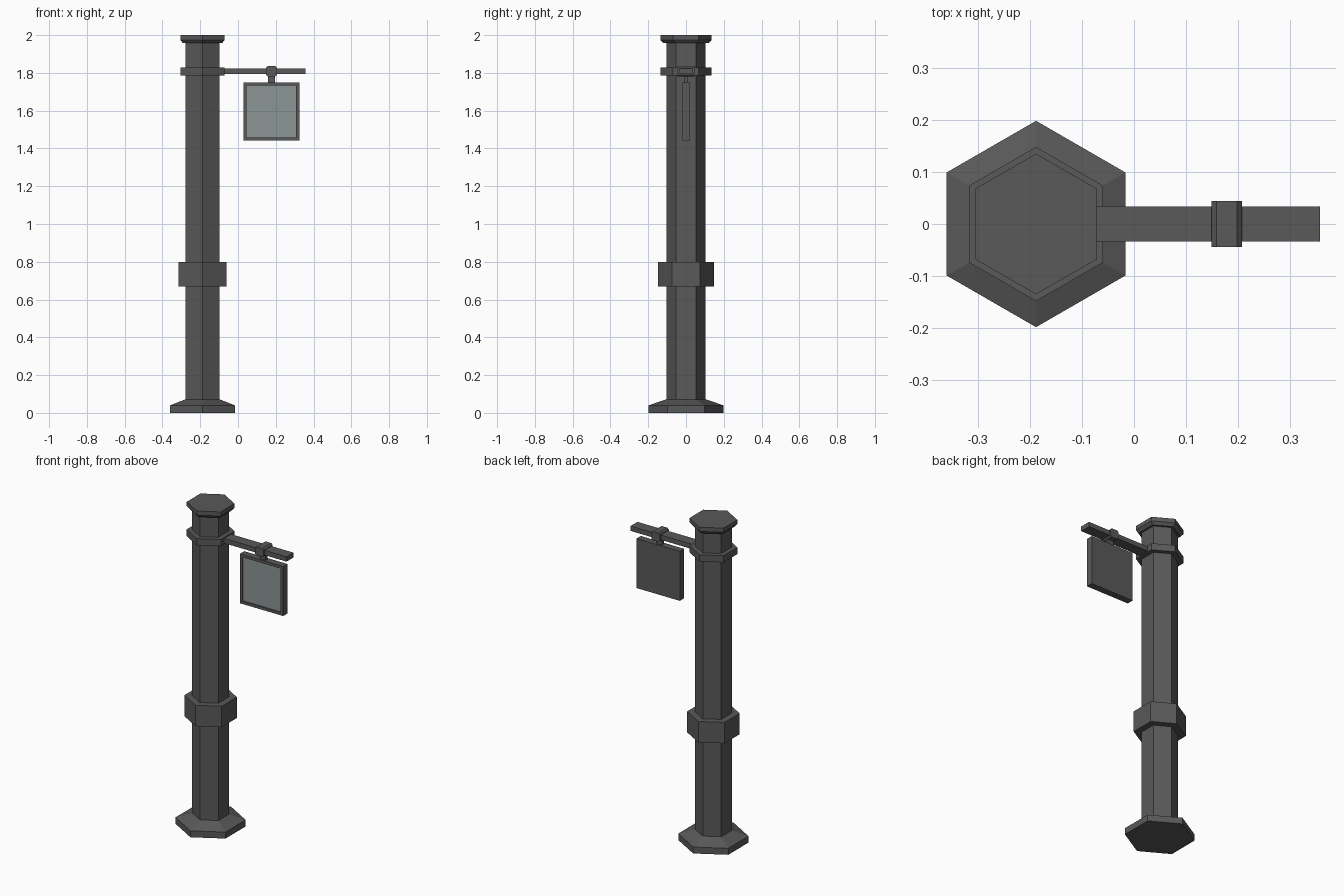
import bpy, bmesh
from math import sin, cos, pi

if "Cube" in bpy.data.objects:
    bpy.data.objects.remove(bpy.data.objects["Cube"])

POST_X = -0.188


def material(name, rgb):
    m = bpy.data.materials.new(name)
    m.diffuse_color = (*rgb, 1)
    m.use_nodes = True
    m.node_tree.nodes["Principled BSDF"].inputs["Base Color"].default_value = m.diffuse_color
    return m


METAL = material("dark_metal", (0.1, 0.1, 0.1))
PANEL = material("pale_panel", (0.26, 0.3, 0.3))


def finish(name, bm, mats=(METAL,)):
    bmesh.ops.recalc_face_normals(bm, faces=bm.faces[:])
    me = bpy.data.meshes.new(name)
    bm.to_mesh(me)
    bm.free()
    for m in mats:
        me.materials.append(m)
    ob = bpy.data.objects.new(name, me)
    bpy.context.collection.objects.link(ob)
    return ob


def hex_stack(name, profile):
    """Closed six-sided solid from (radius, z) pairs, corners on +-y."""
    bm = bmesh.new()
    rings = [[bm.verts.new((POST_X + r * sin(k * pi / 3), r * cos(k * pi / 3), z))
              for k in range(6)] for r, z in profile]
    for a, b in zip(rings, rings[1:]):
        for k in range(6):
            n = (k + 1) % 6
            bm.faces.new((a[k], a[n], b[n], b[k]))
    bm.faces.new(rings[0])
    bm.faces.new(rings[-1])
    return finish(name, bm)


def box_bm(x, y, z):
    bm = bmesh.new()
    bmesh.ops.create_cube(bm, size=1)
    for v in bm.verts:
        v.co = [lo + (c + 0.5) * (hi - lo) for c, (lo, hi) in zip(v.co, (x, y, z))]
    return bm


# Hexagonal post and its rings
hex_stack("foot", [(0.198, 0), (0.198, 0.04), (0.104, 0.072)])
hex_stack("shaft", [(0.104, 0.05), (0.104, 1.97)])
hex_stack("middle_band", [(0.148, 0.67), (0.148, 0.80)])
hex_stack("arm_collar", [(0.135, 1.787), (0.135, 1.829)])
hex_stack("cap", [(0.119, 1.957), (0.135, 1.974), (0.135, 2.0)])

# Arm holding the sign
finish("arm", box_bm((-0.073, 0.357), (-0.034, 0.034), (1.793, 1.823)))

# Clamp around the arm, long edges chamfered
bm = box_bm((0.149, 0.207), (-0.044, 0.044), (1.781, 1.836))
edges = [e for e in bm.edges if abs(e.verts[0].co.y - e.verts[1].co.y) > 0.05]
bmesh.ops.bevel(bm, geom=edges, offset=0.009, segments=1, affect='EDGES')
finish("clamp", bm)

# Hanger between clamp and sign
finish("hanger", box_bm((0.159, 0.197), (-0.01, 0.01), (1.745, 1.785)))

# Sign board with a recessed front panel
bm = box_bm((0.028, 0.325), (-0.021, 0.021), (1.442, 1.749))
front = min(bm.faces, key=lambda f: f.calc_center_median().y)
bmesh.ops.inset_region(bm, faces=[front], thickness=0.024)
inner = bmesh.ops.extrude_discrete_faces(bm, faces=[front])["faces"][0]
for v in inner.verts:
    v.co.y += 0.008
inner.material_index = 1
finish("sign_board", bm, (METAL, PANEL))
